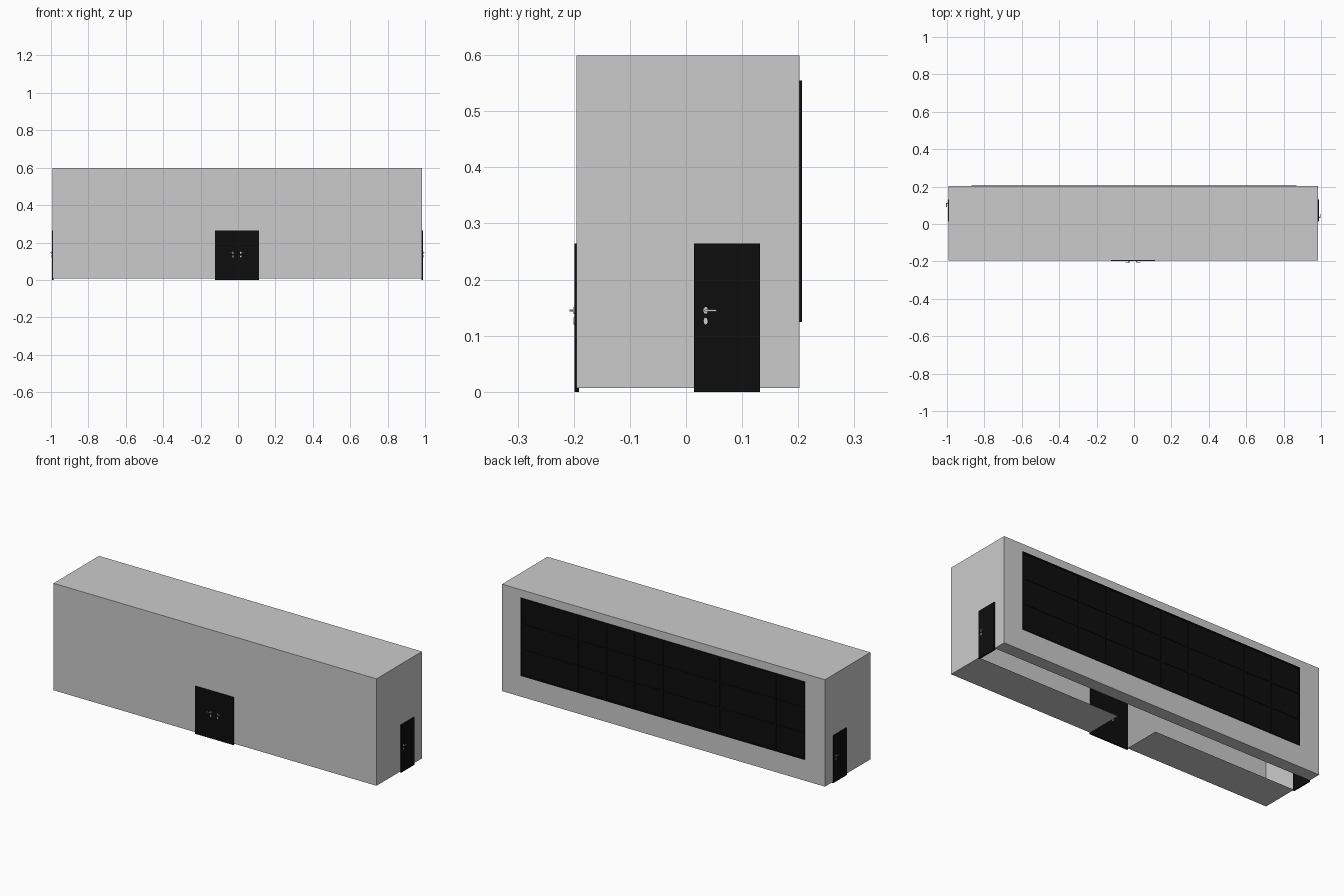
import bpy, bmesh
from math import radians
from mathutils import Matrix, Vector

if "Cube" in bpy.data.objects:
    bpy.data.objects.remove(bpy.data.objects["Cube"])

black = bpy.data.materials.new("black")
black.diffuse_color = (0.004, 0.004, 0.004, 1)
black.use_nodes = True
black.node_tree.nodes["Principled BSDF"].inputs["Base Color"].default_value = black.diffuse_color


def finish(bm, name, mat=None):
    me = bpy.data.meshes.new(name)
    bmesh.ops.recalc_face_normals(bm, faces=bm.faces)
    bm.to_mesh(me)
    bm.free()
    ob = bpy.data.objects.new(name, me)
    bpy.context.collection.objects.link(ob)
    if mat:
        me.materials.append(mat)
    return ob


def box(bm, lo, hi):
    lo, hi = Vector(lo), Vector(hi)
    size = hi - lo
    m = Matrix.Translation((lo + hi) / 2) @ Matrix.Diagonal((*size, 1))
    bmesh.ops.create_cube(bm, size=1, matrix=m)


def disc(bm, x, y0, y1, z, rx, rz, n=16):
    # elliptical cylinder along y
    m = (Matrix.Translation((x, (y0 + y1) / 2, z)) @ Matrix.Diagonal((rx, 1, rz, 1))
         @ Matrix.Rotation(radians(90), 4, 'X'))
    bmesh.ops.create_cone(bm, cap_ends=True, segments=n, radius1=1, radius2=1,
                          depth=abs(y1 - y0), matrix=m)


# --- building shell: single-skin box with doorways and a T-shaped floor opening
X = [-0.993, -0.123, 0.111, 0.985]
Y = [-0.195, 0.014, 0.132, 0.202]
Z = [0.007, 0.264, 0.599]


def grid(bm, us, vs, place, skip=()):
    for i in range(len(us) - 1):
        for j in range(len(vs) - 1):
            if (i, j) not in skip:
                cs = [(us[i], vs[j]), (us[i+1], vs[j]), (us[i+1], vs[j+1]), (us[i], vs[j+1])]
                bm.faces.new([bm.verts.new(place(*c)) for c in cs])


bm = bmesh.new()
grid(bm, X, Y, lambda u, v: (u, v, Z[0]), {(0, 1), (1, 1), (2, 1), (1, 0)})
grid(bm, X, Y, lambda u, v: (u, v, Z[-1]))
grid(bm, X, Z, lambda u, v: (u, Y[0], v), {(1, 0)})
grid(bm, X, Z, lambda u, v: (u, Y[-1], v))
for x in (X[0], X[-1]):
    grid(bm, Y, Z, lambda u, v: (x, u, v), {(1, 0)})
bmesh.ops.remove_doubles(bm, verts=bm.verts, dist=1e-5)
finish(bm, "building_shell")

# --- doors: leaf built facing -y, then turned to its wall
LEAF_W, LEAF_H, LEAF_T = 0.118, 0.264, 0.008


def door(name, loc, angle, side):
    place = Matrix.Translation(loc) @ Matrix.Rotation(radians(angle), 4, 'Z')
    bm = bmesh.new()
    box(bm, (-LEAF_W / 2, -LEAF_T / 2, 0), (LEAF_W / 2, LEAF_T / 2, LEAF_H))
    finish(bm, name + "_leaf", black).matrix_world = place

    # rosette, lever and keyhole plate on both faces
    bm = bmesh.new()
    hx = side * (LEAF_W / 2 - 0.021)
    for s in (-1, 1):
        f = s * LEAF_T / 2
        disc(bm, hx, f, f + s * 0.0015, 0.145, 0.004, 0.006)
        disc(bm, hx, f, f + s * 0.0015, 0.126, 0.0035, 0.006)
        disc(bm, hx, f, f + s * 0.008, 0.145, 0.002, 0.002, 10)
        xs = sorted((hx + side * 0.002, hx - side * 0.019))
        ys = sorted((f + s * 0.006, f + s * 0.009))
        box(bm, (xs[0], ys[0], 0.1432), (xs[1], ys[1], 0.1468))
    finish(bm, name + "_handle").matrix_world = place


mid = (Y[1] + Y[2]) / 2
door("front_door_left", (-0.006 - LEAF_W / 2, -0.195, 0), 0, 1)
door("front_door_right", (-0.006 + LEAF_W / 2, -0.195, 0), 0, -1)
door("right_door", (0.985, mid, 0), 90, -1)
door("left_door", (-0.991, mid, 0), -90, -1)

# --- back window wall: glass sheet with a 10 x 3 frame
WX, WZ0, WZ1, COLS, ROWS, BAR = 0.87, 0.124, 0.555, 10, 3, 0.004
bm = bmesh.new()
box(bm, (-WX, 0.2, WZ0), (WX, 0.204, WZ1))
finish(bm, "window_glass", black)
bm = bmesh.new()
for i in range(COLS + 1):
    x = -WX + BAR + (2 * WX - 2 * BAR) * i / COLS
    box(bm, (x - BAR, 0.2, WZ0), (x + BAR, 0.207, WZ1))
for j in range(ROWS + 1):
    z = WZ0 + BAR + (WZ1 - WZ0 - 2 * BAR) * j / ROWS
    box(bm, (-WX, 0.2, z - BAR), (WX, 0.2068, z + BAR))
finish(bm, "window_frame", black)
